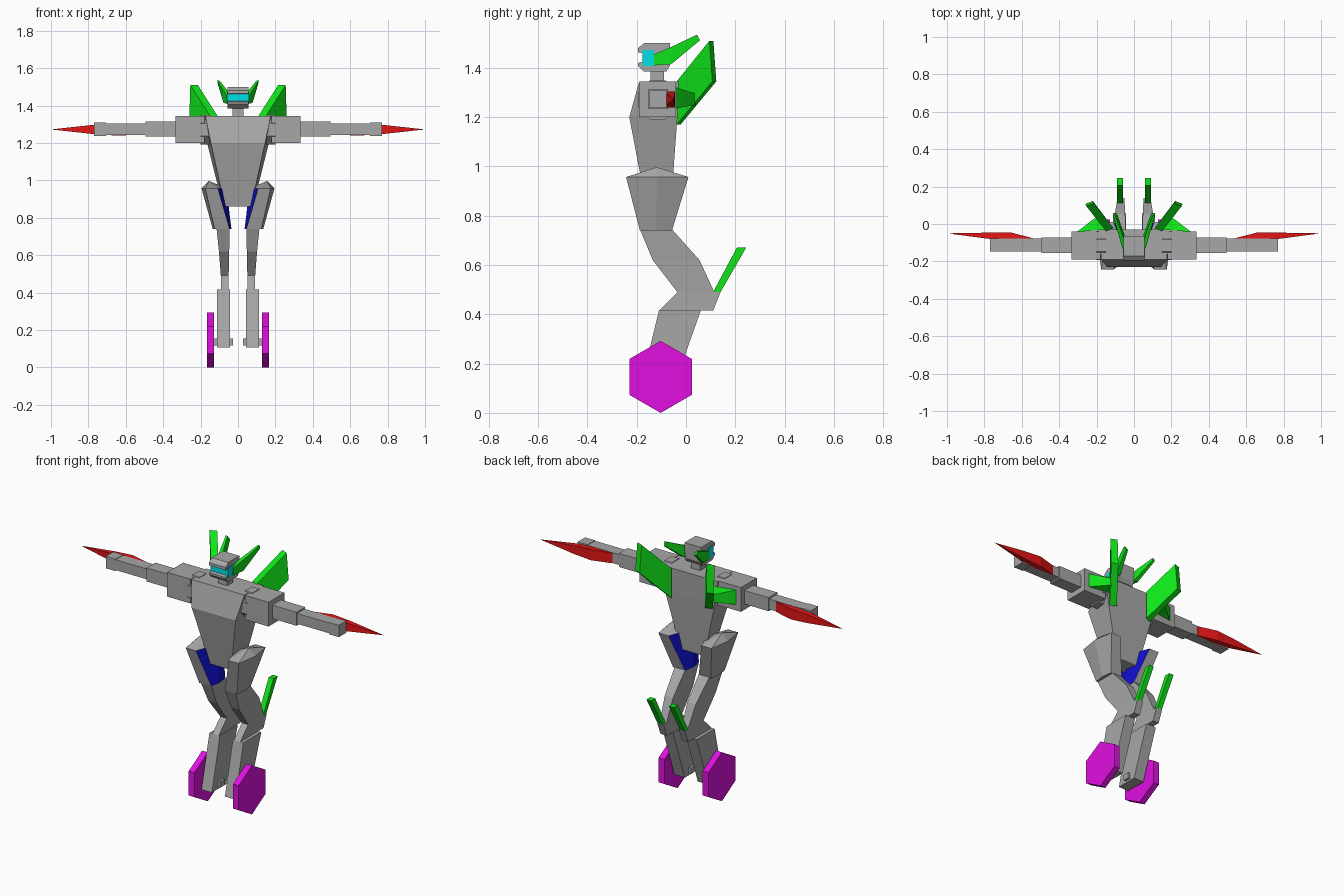
import bpy, bmesh, math
from mathutils import Vector

if "Cube" in bpy.data.objects:
    bpy.data.objects.remove(bpy.data.objects["Cube"])


def material(name, rgb):
    m = bpy.data.materials.new(name)
    m.diffuse_color = (*rgb, 1)
    m.use_nodes = True
    m.node_tree.nodes["Principled BSDF"].inputs["Base Color"].default_value = m.diffuse_color
    return m


GRAY = material("armour gray", (0.39, 0.39, 0.39))
GREEN = material("fin green", (0.005, 0.78, 0.01))
RED = material("blade red", (0.78, 0.008, 0.008))
BLUE = material("inner thigh blue", (0.005, 0.005, 0.6))
CYAN = material("visor cyan", (0.0, 0.75, 0.8))
MAGENTA = material("wheel magenta", (0.75, 0.005, 0.75))


def finish(name, bm, mats, mirror):
    bmesh.ops.recalc_face_normals(bm, faces=bm.faces)
    me = bpy.data.meshes.new(name)
    bm.to_mesh(me)
    bm.free()
    for m in mats:
        me.materials.append(m)
    ob = bpy.data.objects.new(name, me)
    bpy.context.collection.objects.link(ob)
    if mirror:
        ob.modifiers.new("Mirror", 'MIRROR').use_mirror_merge = False
    return ob


def loft(name, sections, mat, mirror=True, apex=None, rule=None, extra=()):
    """Join rings of points; the last ring may close on an apex."""
    bm = bmesh.new()
    rings = [[bm.verts.new(p) for p in s] for s in sections]
    n = len(rings[0])
    sides = []
    for a, b in zip(rings, rings[1:]):
        for i in range(n):
            j = (i + 1) % n
            sides.append(bm.faces.new((a[i], a[j], b[j], b[i])))
    bm.faces.new(rings[0])
    if apex:
        tip = bm.verts.new(apex)
        for i in range(n):
            bm.faces.new((rings[-1][i], rings[-1][(i + 1) % n], tip))
    else:
        bm.faces.new(rings[-1])
    if rule:
        for f in sides:
            f.material_index = rule(f)
    return finish(name, bm, (mat, *extra), mirror)


def rect(x0, x1, y0, y1, z):
    return [(x0, y0, z), (x1, y0, z), (x1, y1, z), (x0, y1, z)]


def box(name, x0, x1, y0, y1, z0, z1, mat, mirror=True):
    return loft(name, [rect(x0, x1, y0, y1, z0), rect(x0, x1, y0, y1, z1)], mat, mirror)


def side_prism(name, profile, x0, x1, mat, mirror=True):
    """Extrude a (y, z) profile along x."""
    return loft(name, [[(x, y, z) for y, z in profile] for x in (x0, x1)], mat, mirror)


def polygon(n, r, y, z, turn=0.0):
    return [(y + r * math.cos(turn + i * math.tau / n),
             z + r * math.sin(turn + i * math.tau / n)) for i in range(n)]


# Torso: tapered, with a chest ridge in front
def torso_ring(z, xf, xb, yf, yb):
    return [(-xf, yf, z), (xf, yf, z), (xb, yb, z), (-xb, yb, z)]


loft("torso", [torso_ring(0.86, 0.07, 0.08, -0.165, -0.06),
               torso_ring(1.20, 0.145, 0.165, -0.23, -0.035),
               torso_ring(1.345, 0.175, 0.19, -0.19, -0.03)], GRAY, False)

# Head and neck
box("neck", -0.03, 0.03, -0.145, -0.09, 1.33, 1.40, GRAY, False)
side_prism("head", [(-0.065, 1.5), (-0.17, 1.5), (-0.195, 1.48), (-0.195, 1.463),
                    (-0.172, 1.46), (-0.172, 1.425), (-0.195, 1.42), (-0.195, 1.408),
                    (-0.17, 1.385), (-0.08, 1.385), (-0.065, 1.41)],
           -0.055, 0.055, GRAY, False)
box("visor", -0.058, 0.058, -0.177, -0.13, 1.408, 1.472, CYAN, False)
loft("head_horn", [[(0.045, -0.13, 1.41), (0.062, -0.13, 1.41), (0.062, -0.13, 1.455), (0.045, -0.13, 1.455)],
                   [(0.05, -0.06, 1.415), (0.078, -0.06, 1.415), (0.082, -0.06, 1.485), (0.06, -0.06, 1.485)],
                   [(0.092, 0.057, 1.512), (0.107, 0.057, 1.512), (0.112, 0.045, 1.535), (0.1, 0.045, 1.535)]], GREEN)

# Arms
side_prism("shoulder_joint", polygon(8, 0.085, -0.115, 1.27, math.pi / 8), 0.15, 0.2, GRAY)
box("shoulder", 0.18, 0.335, -0.19, -0.04, 1.2, 1.345, GRAY)
box("upper_arm", 0.33, 0.495, -0.155, -0.073, 1.234, 1.315, GRAY)
box("forearm", 0.49, 0.71, -0.148, -0.078, 1.243, 1.305, GRAY)
box("hand", 0.705, 0.77, -0.148, -0.078, 1.237, 1.308, GRAY)

# Arm blade: wedge root, wide middle, pointed tip


def blade_ring(x, yf, yb, h):
    return [(x, yf, 1.272 - h), (x, yb, 1.272 - h), (x, yb, 1.272 + h), (x, yf, 1.272 + h)]


loft("arm_blade", [blade_ring(0.54, -0.082, -0.076, 0.03),
                   blade_ring(0.66, -0.082, -0.045, 0.032),
                   blade_ring(0.77, -0.08, -0.046, 0.025)],
     RED, apex=(1.0, -0.05, 1.272))

# Back wing plate, angled outward, and its root wedge


def wing_ring(dx, dy):
    return [(0.13 + dx, -0.03 + dy, 1.17), (0.13 + dx, -0.03 + dy, 1.345),
            (0.235 + dx, 0.103 + dy, 1.51), (0.24 + dx, 0.115 + dy, 1.345)]


loft("back_wing", [wing_ring(-0.02, 0.008), wing_ring(0.02, -0.008)], GREEN)
loft("wing_root", [[(0.15, -0.03, 1.245), (0.305, -0.042, 1.235), (0.2, 0.038, 1.25)],
                   [(0.15, -0.03, 1.31), (0.305, -0.042, 1.322), (0.2, 0.038, 1.295)]], GREEN)


# Thigh: six-sided taper with coloured inner faces
def thigh_ring(z, inner, xa, xb, outer, yf, yb):
    ym = (yf + yb) / 2
    return [(inner, ym, z), (xa, yf, z), (xb, yf, z), (outer, ym, z), (xb, yb, z), (xa, yb, z)]


def inner_rule(f):
    ring_x = sorted(v.co.x for v in f.verts)
    return 1 if ring_x[0] < 0.036 and ring_x[-1] < 0.12 else 0


loft("thigh", [thigh_ring(0.74, 0.035, 0.045, 0.125, 0.135, -0.187, -0.057),
               thigh_ring(0.957, 0.062, 0.108, 0.175, 0.195, -0.243, 0.01)],
     GRAY, apex=(0.155, -0.118, 0.997), rule=inner_rule, extra=(BLUE,))

# Lower leg: bent upper section, knee block, shin
loft("knee_link", [rect(0.045, 0.115, -0.187, -0.057, 0.745),
                   rect(0.047, 0.102, -0.135, 0.055, 0.62),
                   rect(0.05, 0.092, -0.035, 0.115, 0.49)], GRAY)
side_prism("knee_block", [(-0.035, 0.49), (0.14, 0.49), (0.11, 0.415), (-0.11, 0.415)], 0.05, 0.092, GRAY)
side_prism("shin", [(-0.11, 0.415), (0.06, 0.415), (-0.05, 0.105), (-0.185, 0.105)], 0.043, 0.112, GRAY)
side_prism("heel_fin", [(0.11, 0.49), (0.14, 0.49), (0.245, 0.672), (0.207, 0.672)], 0.058, 0.09, GREEN)

# Wheels
box("axle", 0.028, 0.13, -0.125, -0.085, 0.117, 0.153, GRAY)
side_prism("wheel", polygon(6, 0.146, -0.103, 0.146, math.pi / 6), 0.127, 0.165, MAGENTA)
